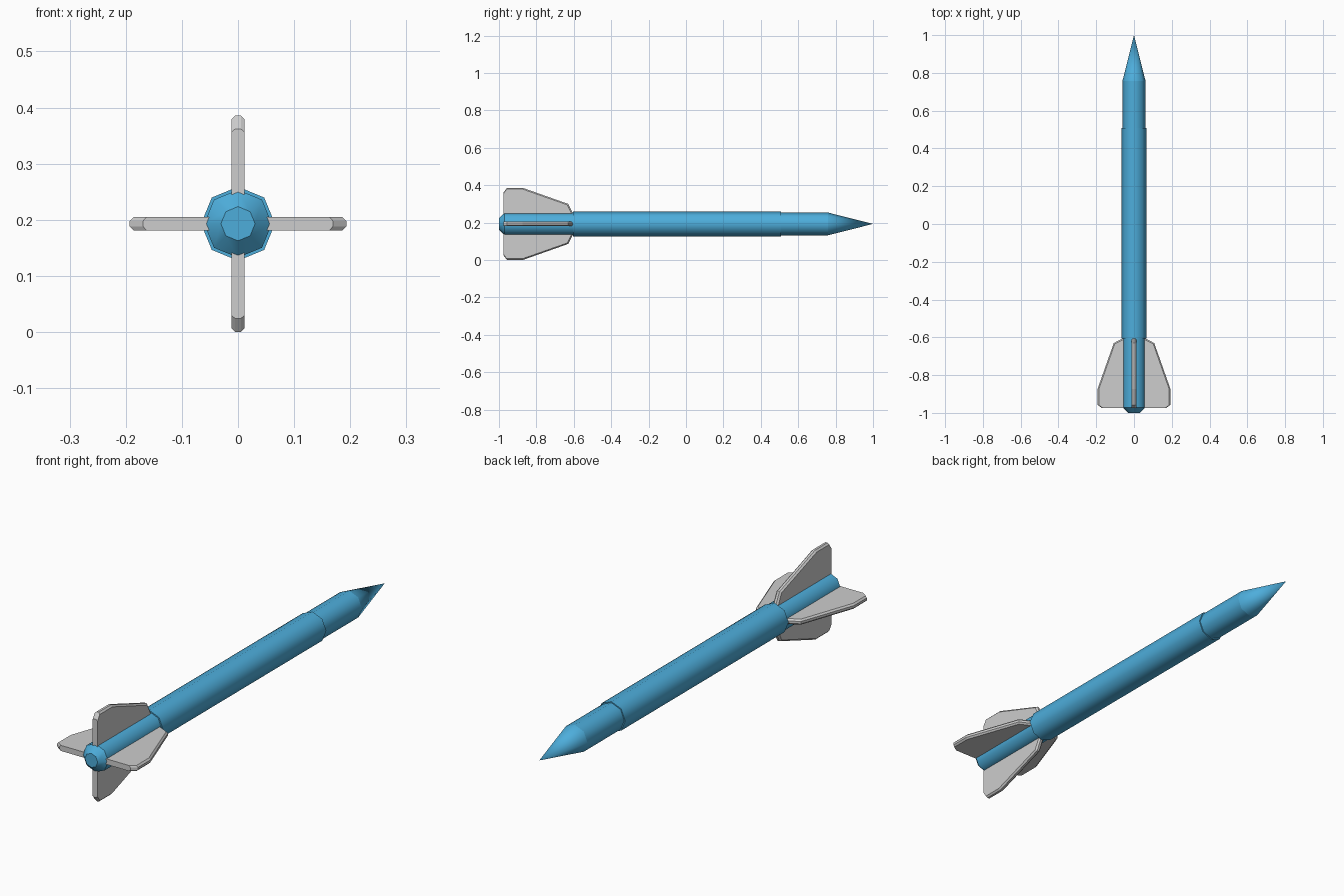
import bpy, bmesh, math
from mathutils import Matrix

if "Cube" in bpy.data.objects:
    bpy.data.objects.remove(bpy.data.objects["Cube"])

ZC = 0.193  # height of the long axis
SIDES = 8


def material(name, rgb):
    m = bpy.data.materials.new(name)
    m.diffuse_color = (*rgb, 1)
    m.use_nodes = True
    m.node_tree.nodes["Principled BSDF"].inputs["Base Color"].default_value = m.diffuse_color
    return m


blue = material("sky_blue", (0.075, 0.42, 0.71))
grey = material("light_grey", (0.61, 0.61, 0.61))


def finish(name, bm, mat):
    bmesh.ops.recalc_face_normals(bm, faces=bm.faces)
    me = bpy.data.meshes.new(name)
    bm.to_mesh(me)
    bm.free()
    me.materials.append(mat)
    ob = bpy.data.objects.new(name, me)
    bpy.context.collection.objects.link(ob)
    return ob


def tube(name, profile, mat):
    """Octagonal solid along y from (y, radius) pairs; radius 0 makes a tip."""
    bm = bmesh.new()
    rings = []
    for y, r in profile:
        n = SIDES if r > 0 else 1
        rings.append([bm.verts.new((r * math.cos(2 * math.pi * i / SIDES), y,
                                    ZC + r * math.sin(2 * math.pi * i / SIDES)))
                      for i in range(n)])
    for a, b in zip(rings, rings[1:]):
        for i in range(SIDES):
            j = (i + 1) % SIDES
            f = [a[i], a[j], b[j], b[i]] if len(b) > 1 else [a[i], a[j], b[0]]
            bm.faces.new(f).smooth = True
    for ring in (rings[0], rings[-1]):
        if len(ring) > 1:
            bm.faces.new(ring)
    # keep the rings crisp, smooth the long edges
    for e in bm.edges:
        if abs(e.verts[0].co.y - e.verts[1].co.y) < 1e-5:
            e.smooth = False
    return finish(name, bm, mat)


# Fuselage sections
tube("tail_section", [(-1.0, 0.0305), (-0.971, 0.0605), (-0.59, 0.0605)], blue)
tube("main_body", [(-0.605, 0.066), (0.508, 0.066)], blue)
tube("nose_section", [(0.49, 0.061), (0.758, 0.061), (1.0, 0)], blue)

# Fin outline (y, distance from axis): full outline and bevelled side face
outer = [(-0.975, 0.01), (-0.975, 0.169), (-0.957, 0.193), (-0.873, 0.193),
         (-0.63, 0.107), (-0.605, 0.058), (-0.605, 0.01)]
inner = [(-0.975, 0.01), (-0.975, 0.163), (-0.959, 0.186), (-0.874, 0.186),
         (-0.635, 0.102), (-0.612, 0.056), (-0.612, 0.01)]


def fin(name, angle):
    bm = bmesh.new()
    layers = [[bm.verts.new((x, y, r)) for y, r in pts] for x, pts in
              ((-0.012, inner), (-0.005, outer), (0.005, outer), (0.012, inner))]
    for a, b in zip(layers, layers[1:]):
        for i in range(len(a)):
            j = (i + 1) % len(a)
            bm.faces.new((a[i], a[j], b[j], b[i]))
    bm.faces.new(layers[0])
    bm.faces.new(layers[-1])
    bmesh.ops.remove_doubles(bm, verts=bm.verts, dist=1e-5)
    bm.transform(Matrix.Translation((0, 0, ZC)) @ Matrix.Rotation(angle, 4, 'Y'))
    return finish(name, bm, grey)


# Four tail fins
for k, side in enumerate(("top", "right", "bottom", "left")):
    fin(side + "_fin", k * math.pi / 2)
